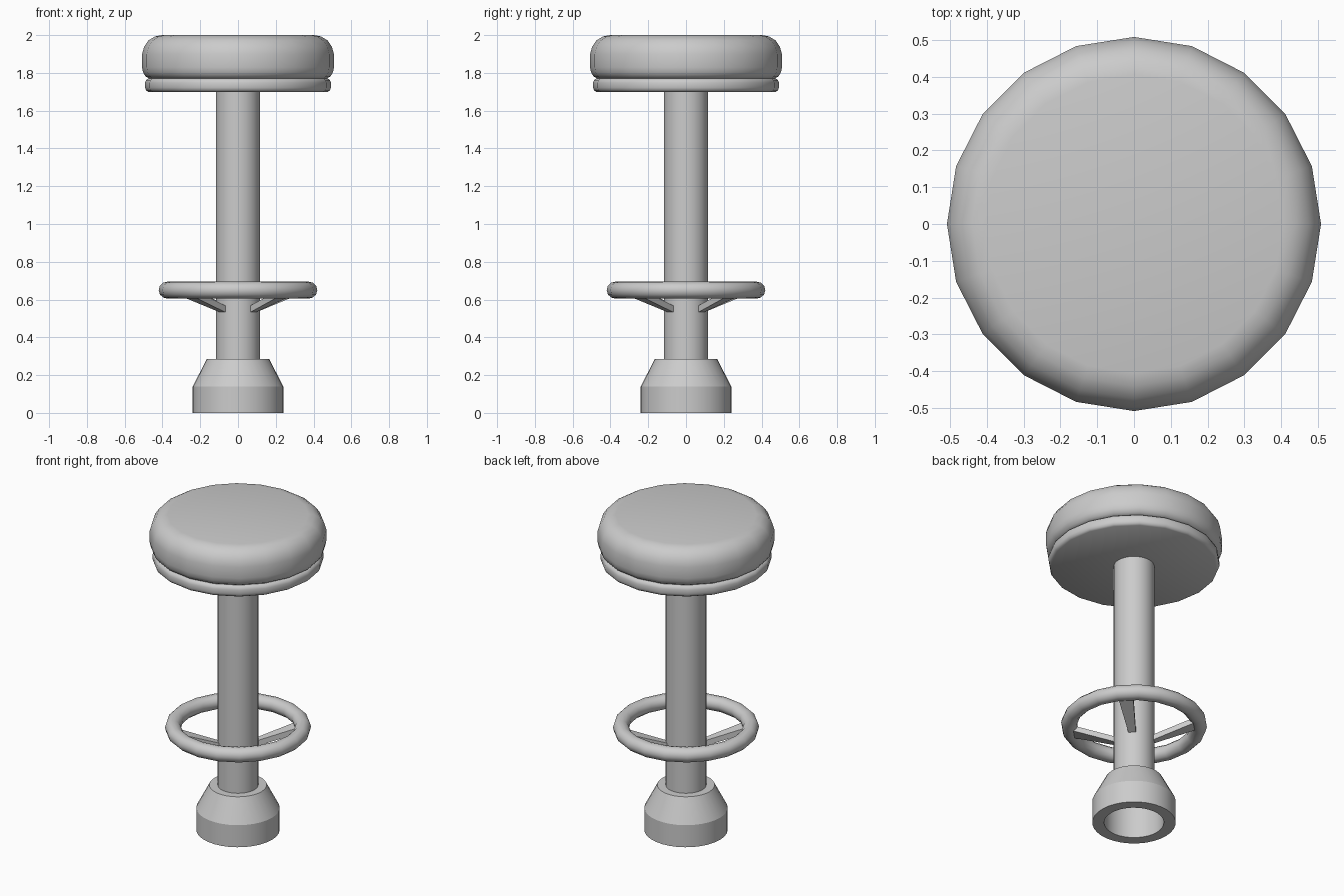
import bpy, bmesh
from math import pi, cos, sin, radians

if "Cube" in bpy.data.objects:
    bpy.data.objects.remove(bpy.data.objects["Cube"])


def finish(name, bm, angle=40):
    bmesh.ops.remove_doubles(bm, verts=bm.verts, dist=1e-5)
    bmesh.ops.recalc_face_normals(bm, faces=bm.faces)
    me = bpy.data.meshes.new(name)
    bm.to_mesh(me)
    bm.free()
    ob = bpy.data.objects.new(name, me)
    bpy.context.collection.objects.link(ob)
    bpy.ops.object.select_all(action='DESELECT')
    ob.select_set(True)
    bpy.context.view_layer.objects.active = ob
    bpy.ops.object.shade_smooth_by_angle(angle=radians(angle))
    return ob


def lathe(name, profile, sides, closed=False, angle=40):
    """Revolve (radius, z) points about the z axis."""
    bm = bmesh.new()
    vs = [bm.verts.new((r, 0, z)) for r, z in profile]
    edges = [bm.edges.new(p) for p in zip(vs, vs[1:])]
    if closed:
        edges.append(bm.edges.new((vs[-1], vs[0])))
    bmesh.ops.spin(bm, geom=vs + edges, cent=(0, 0, 0), axis=(0, 0, 1),
                   angle=2 * pi, steps=sides, use_merge=True)
    return finish(name, bm, angle)


# Padded cushion and the trim disc below it
lathe("seat_cushion", [(0, 2), (0.405, 2), (0.44, 1.993), (0.474, 1.972), (0.497, 1.938),
                       (0.508, 1.9), (0.508, 1.83), (0.503, 1.803), (0.49, 1.782),
                       (0.47, 1.77), (0, 1.77)], 20)
lathe("seat_trim", [(0, 1.77), (0.475, 1.77), (0.487, 1.762), (0.492, 1.748), (0.492, 1.722),
                    (0.487, 1.708), (0.475, 1.70), (0, 1.70)], 20)

# Central column
lathe("column", [(0, 1.70), (0.117, 1.70), (0.117, 0.283), (0, 0.283)], 32)

# Hollow tapered base
lathe("base", [(0.117, 0.285), (0.165, 0.285), (0.24, 0.14), (0.24, 0), (0.172, 0),
               (0.172, 0.14), (0.163, 0.283), (0.117, 0.283)], 32, closed=True, angle=25)

# Foot ring
tube = [(0.374 + 0.046 * cos(i * pi / 6), 0.65 + 0.045 * sin(i * pi / 6)) for i in range(12)]
lathe("foot_ring", tube, 20, closed=True)

# Four tapered struts carrying the ring, widening outward
for k in range(4):
    a = radians(45 + 90 * k)
    bm = bmesh.new()
    bmesh.ops.create_cube(bm, size=1)
    for v in bm.verts:
        outer, side, up = v.co.x > 0, v.co.y, v.co.z > 0
        r = 0.36 if outer else 0.10
        w = side * 0.085 - 0.015 if outer else side * 0.04
        z = (0.615 if outer else 0.528) + (0.035 if up else 0)
        v.co = (r * cos(a) - w * sin(a), r * sin(a) + w * cos(a), z)
    finish(f"strut_{k + 1}", bm, 20)
